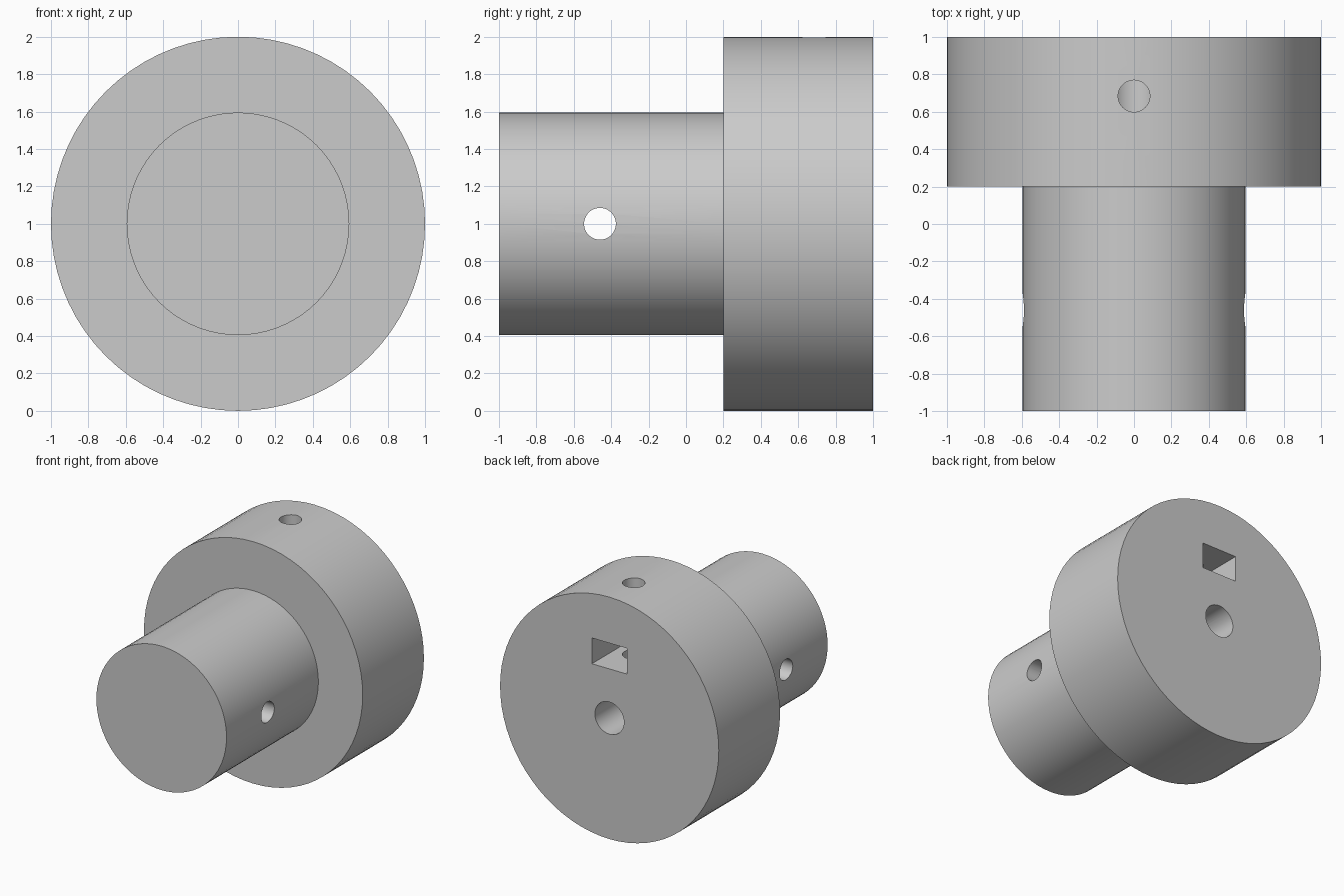
import bpy
import math

if "Cube" in bpy.data.objects:
    bpy.data.objects.remove(bpy.data.objects["Cube"])

grey = bpy.data.materials.new("plain grey")
grey.diffuse_color = (0.6, 0.6, 0.6, 1)
grey.use_nodes = True
grey.node_tree.nodes["Principled BSDF"].inputs["Base Color"].default_value = grey.diffuse_color

ALONG_Y = (math.pi / 2, 0, 0)
ALONG_X = (0, math.pi / 2, 0)
UPRIGHT = (0, 0, 0)


def cylinder(name, radius, length, centre, rotation, sides=64):
    bpy.ops.mesh.primitive_cylinder_add(vertices=sides, radius=radius, depth=length,
                                        location=centre, rotation=rotation)
    ob = bpy.context.object
    ob.name = name
    ob.data.materials.append(grey)
    return ob


def boolean(target, tool, operation):
    mod = target.modifiers.new(tool.name, 'BOOLEAN')
    mod.operation = operation
    mod.solver = 'EXACT'
    mod.object = tool
    bpy.context.view_layer.objects.active = target
    bpy.ops.object.modifier_apply(modifier=mod.name)
    bpy.data.objects.remove(tool, do_unlink=True)


# Wide hub at the back, with the narrower stem running forward from it
hub = cylinder("stepped_hub", 1.0, 0.8, (0, 0.6, 1), ALONG_Y, 72)
stem = cylinder("stem", 0.595, 1.3, (0, -0.35, 1), ALONG_Y, 72)
boolean(hub, stem, 'UNION')

# Blind shaft bore in the back face
boolean(hub, cylinder("shaft_bore", 0.133, 1.0, (0, 0.7, 1), ALONG_Y, 48), 'DIFFERENCE')

# Set screw hole from the top of the hub down into the bore
boolean(hub, cylinder("screw_hole", 0.085, 1.2, (0, 0.684, 1.6), UPRIGHT, 48), 'DIFFERENCE')

# Rectangular nut pocket in the back face, crossing the screw hole
bpy.ops.mesh.primitive_cube_add(size=1, location=(0, 0.82, 1.513))
pocket = bpy.context.object
pocket.name = "nut_pocket"
pocket.scale = (0.32, 0.6, 0.213)
pocket.data.materials.append(grey)
boolean(hub, pocket, 'DIFFERENCE')

# Cross pin hole right through the stem
boolean(hub, cylinder("pin_hole", 0.085, 2.0, (0, -0.46, 1), ALONG_X, 48), 'DIFFERENCE')

# Smooth round walls with crisp rims
bpy.ops.object.select_all(action='DESELECT')
hub.select_set(True)
bpy.context.view_layer.objects.active = hub
bpy.ops.object.shade_smooth_by_angle(angle=math.radians(30))
